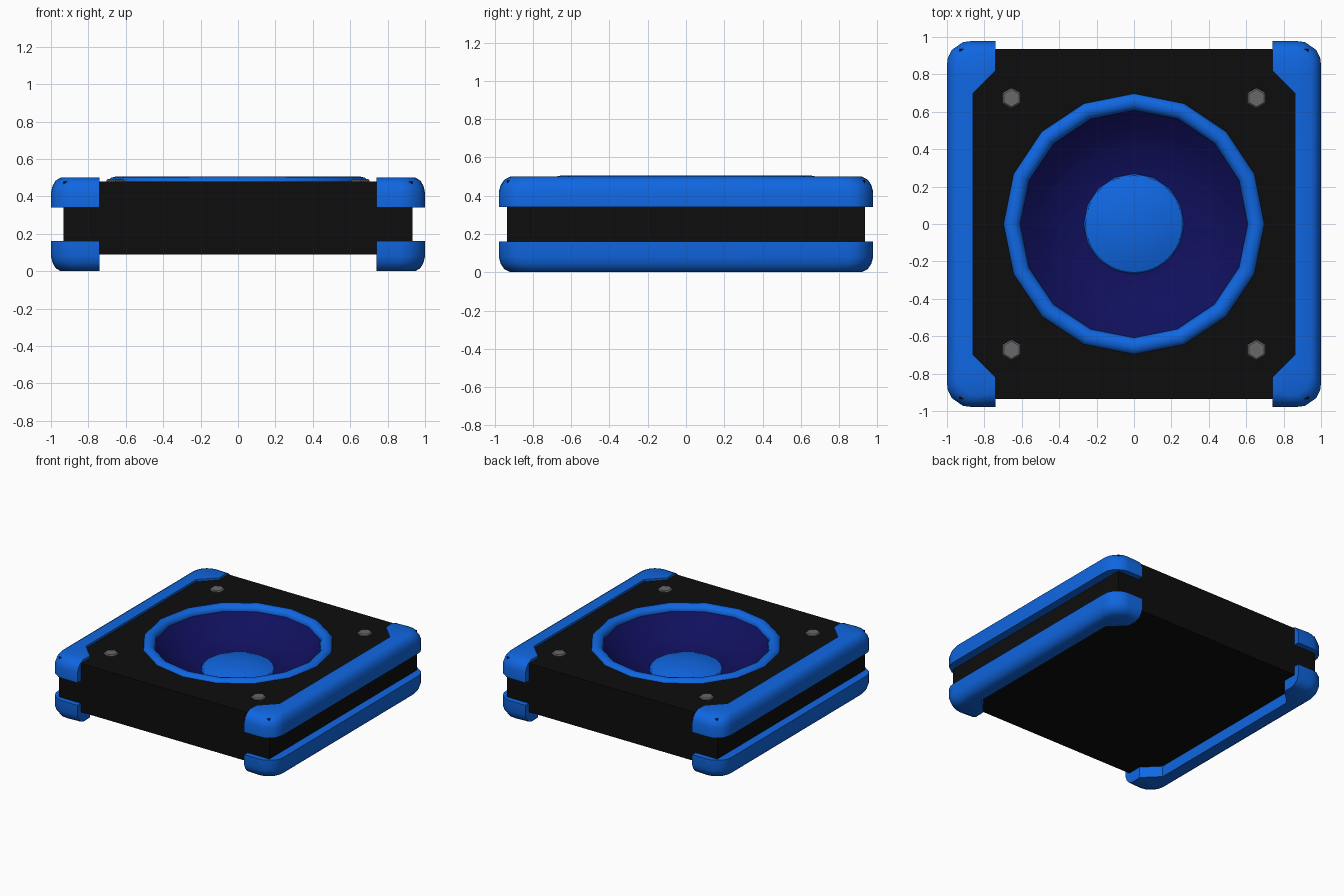
import bpy, bmesh
from math import sin, cos, pi, radians
from mathutils import Vector

if "Cube" in bpy.data.objects:
    bpy.data.objects.remove(bpy.data.objects["Cube"])


def material(name, rgb):
    m = bpy.data.materials.new(name)
    m.diffuse_color = (*rgb, 1)
    m.use_nodes = True
    m.node_tree.nodes["Principled BSDF"].inputs["Base Color"].default_value = m.diffuse_color
    return m


BLUE = material("bright_blue", (0.005, 0.135, 0.76))
NAVY = material("navy", (0.005, 0.005, 0.11))
BLACK = material("black", (0.004, 0.004, 0.004))
STEEL = material("dark_grey", (0.14, 0.14, 0.14))


def make_object(name, rows, mat, close_rows=False, caps=False, wrap=True, smooth=None):
    """Skin a list of vertex rows with quads; rows wrap around themselves."""
    bm = bmesh.new()
    vs = [[bm.verts.new(p) for p in row] for row in rows]
    n = len(vs[0])
    for i in range(len(vs) if close_rows else len(vs) - 1):
        a, b = vs[i], vs[(i + 1) % len(vs)]
        for j in range(n if wrap else n - 1):
            k = (j + 1) % n
            bm.faces.new((a[j], a[k], b[k], b[j]))
    if caps:
        bm.faces.new(vs[0][::-1])
        bm.faces.new(vs[-1])
    bmesh.ops.remove_doubles(bm, verts=bm.verts, dist=0.0005)
    bmesh.ops.recalc_face_normals(bm, faces=bm.faces)
    # open bowls must face upwards
    if not caps and not close_rows and sum(f.normal.z * f.calc_area() for f in bm.faces) < 0:
        bmesh.ops.reverse_faces(bm, faces=bm.faces)
    me = bpy.data.meshes.new(name)
    bm.to_mesh(me)
    bm.free()
    me.materials.append(mat)
    ob = bpy.data.objects.new(name, me)
    bpy.context.collection.objects.link(ob)
    if smooth:
        bpy.ops.object.select_all(action='DESELECT')
        ob.select_set(True)
        bpy.context.view_layer.objects.active = ob
        bpy.ops.object.shade_smooth_by_angle(angle=radians(smooth))
    return ob


def circle(r, z, n=16, start=0.0, cx=0.0, cy=0.0):
    return [(cx + r * cos(start + 2 * pi * i / n), cy + r * sin(start + 2 * pi * i / n), z)
            for i in range(n)]


def square(z, hx=0.933, hy=0.935):
    pts = []
    for x, y, _ in circle(1, 0):
        m = max(abs(x), abs(y))
        pts.append((x / m * hx, y / m * hy, z))
    return pts


# Cabinet: a flat box with a round opening in its top
cabinet = make_object("cabinet", [circle(0.0, 0.09), square(0.09), square(0.48), circle(0.655, 0.48)], BLACK)
bm = bmesh.new()
bm.from_mesh(cabinet.data)
bmesh.ops.recalc_face_normals(bm, faces=bm.faces)
bm.to_mesh(cabinet.data)
bm.free()

# Speaker cone, centre dome and rim
make_object("speaker_cone", [circle(r, z) for r, z in
            [(0.64, 0.48), (0.60, 0.45), (0.52, 0.375), (0.42, 0.32), (0.30, 0.285), (0.2, 0.275), (0, 0.27)]],
            NAVY, smooth=40)
make_object("centre_dome", [circle(r, z) for r, z in
            [(0.27, 0.28), (0.26, 0.293), (0.19, 0.315), (0.10, 0.33), (0, 0.335)]], BLUE, smooth=30)
make_object("speaker_rim", [circle(0.655 + 0.047 * cos(2 * pi * k / 12), 0.463 + 0.042 * sin(2 * pi * k / 12))
            for k in range(12)], BLUE, close_rows=True, smooth=35)

# Hexagonal screws near the corners
for sx in (-1, 1):
    for sy in (-1, 1):
        make_object("screw", [circle(r, z, 6, pi / 2, sx * 0.655, sy * 0.673) for r, z in
                    [(0.055, 0.47), (0.055, 0.486), (0.046, 0.493)]], STEEL, caps=True)

# Bumper rails: a rounded section swept along each side and hooked round the corners
half = [((0.74, 0.978), (0.74, 0.82)), ((0.87, 0.978), (0.75, 0.81)), ((0.915, 0.972), (0.775, 0.785)),
        ((0.975, 0.93), (0.80, 0.76)), ((0.995, 0.89), (0.83, 0.73)), ((1.0, 0.85), (0.86, 0.70))]
mirrored = [((o[0], -o[1]), (i[0], -i[1])) for o, i in reversed(half)]
# section: inset from the outer face, height
section = [(0, 0.34), (0, 0.42), (0.012, 0.455), (0.035, 0.483), (0.075, 0.5)]

for sx, side in ((-1, "left"), (1, "right")):
    for top in (True, False):
        rows = []
        for o, i in half + mirrored:
            o, i = Vector(o), Vector(i)
            d = (i - o).normalized()
            pts = [(o + d * t, z) for t, z in section] + [(i, 0.497), (i, 0.34)]
            rows.append([(sx * p.x, p.y, z if top else 0.5 - z) for p, z in pts])
        make_object(f"{side}_{'upper' if top else 'lower'}_bumper", rows, BLUE, caps=True, smooth=40)
